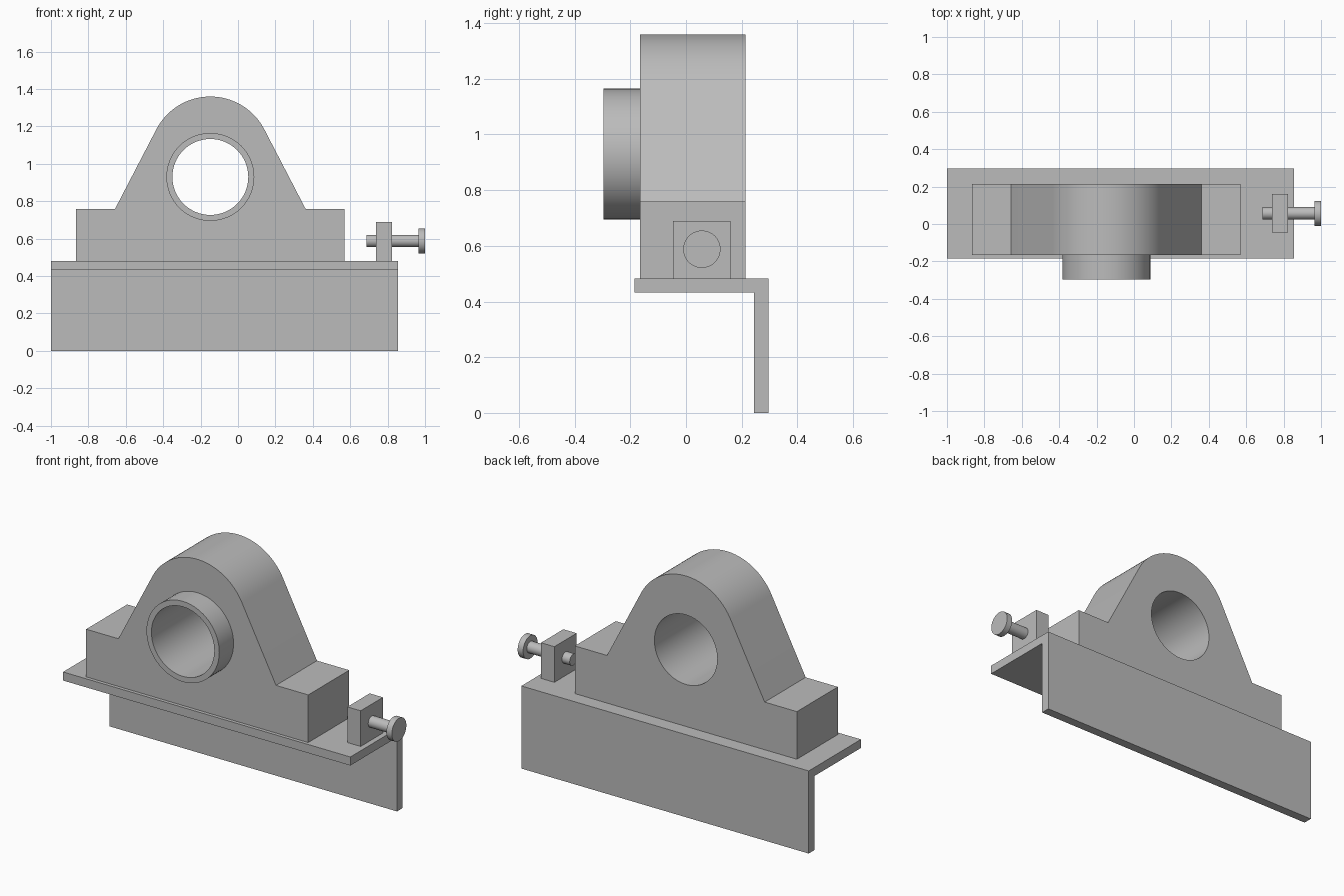
import bpy
import bmesh
from math import atan2, acos, hypot, cos, sin, pi, radians
from mathutils import Vector

default = bpy.data.objects.get("Cube")
if default:
    bpy.data.objects.remove(default, do_unlink=True)

grey = bpy.data.materials.new("plain grey")
grey.use_nodes = True
grey.diffuse_color = (0.5, 0.5, 0.5, 1)
grey.node_tree.nodes["Principled BSDF"].inputs["Base Color"].default_value = grey.diffuse_color


def arc(cx, cz, r, start=0, end=2 * pi, steps=64, closed=True):
    count = steps if closed else steps + 1
    angles = [start + (end - start) * i / steps for i in range(count)]
    return [(cx + r * cos(a), cz + r * sin(a)) for a in angles]


def rect(a0, a1, b0, b1):
    return [(a0, b0), (a1, b0), (a1, b1), (a0, b1)]


def prism(name, axis, start, end, *loops):
    """Extrude an outline (and optional hole outlines) along the x or y axis."""
    bm = bmesh.new()
    edges = []
    for loop in loops:
        verts = [bm.verts.new((start, a, b) if axis == "x" else (a, start, b)) for a, b in loop]
        edges += [bm.edges.new((v, verts[i - 1])) for i, v in enumerate(verts)]
    bmesh.ops.triangle_fill(bm, edges=edges, use_beauty=True)
    result = bmesh.ops.extrude_face_region(bm, geom=bm.faces[:], use_keep_orig=True)
    moved = [g for g in result["geom"] if isinstance(g, bmesh.types.BMVert)]
    step = Vector((1, 0, 0)) if axis == "x" else Vector((0, 1, 0))
    bmesh.ops.translate(bm, verts=moved, vec=step * (end - start))
    bmesh.ops.recalc_face_normals(bm, faces=bm.faces[:])
    mesh = bpy.data.meshes.new(name)
    bm.to_mesh(mesh)
    bm.free()
    mesh.materials.append(grey)
    obj = bpy.data.objects.new(name, mesh)
    bpy.context.collection.objects.link(obj)
    bpy.ops.object.select_all(action="DESELECT")
    obj.select_set(True)
    bpy.context.view_layer.objects.active = obj
    bpy.ops.object.shade_smooth_by_angle(angle=radians(20))
    return obj


# Angle section rail
prism("angle_rail", "x", -1.0, 0.855,
      [(-0.185, 0.432), (0.245, 0.432), (0.245, 0), (0.297, 0), (0.297, 0.482), (-0.185, 0.482)])

# Bearing housing: feet, sloping flanks tangent to a round crown, and a bore
mid, crown_z, crown_r = -0.148, 1.035, 0.325
foot_z, foot_half, flank_half = 0.76, 0.717, 0.509
drop = foot_z - crown_z
tangent = atan2(drop, flank_half) + acos(crown_r / hypot(flank_half, drop))
outline = [(mid - foot_half, 0.482), (mid + foot_half, 0.482),
           (mid + foot_half, foot_z), (mid + flank_half, foot_z)]
outline += arc(mid, crown_z, crown_r, tangent, pi - tangent, 40, closed=False)
outline += [(mid - flank_half, foot_z), (mid - foot_half, foot_z)]
bore = arc(mid, 0.93, 0.203)
prism("bearing_housing", "y", -0.165, 0.213, outline, bore)

# Collar around the bore on the front
prism("bore_collar", "y", -0.297, -0.165, arc(mid, 0.93, 0.235), bore)

# Adjusting screw in its lug
screw_y, screw_z = 0.057, 0.588
prism("screw_lug", "x", 0.738, 0.824, rect(-0.046, 0.16, 0.482, 0.69))
for name, x0, x1, radius in (("screw_tip", 0.688, 0.738, 0.033),
                             ("screw_shank", 0.824, 0.965, 0.033),
                             ("screw_head", 0.965, 1.0, 0.067)):
    prism(name, "x", x0, x1, arc(screw_y, screw_z, radius, steps=48))
